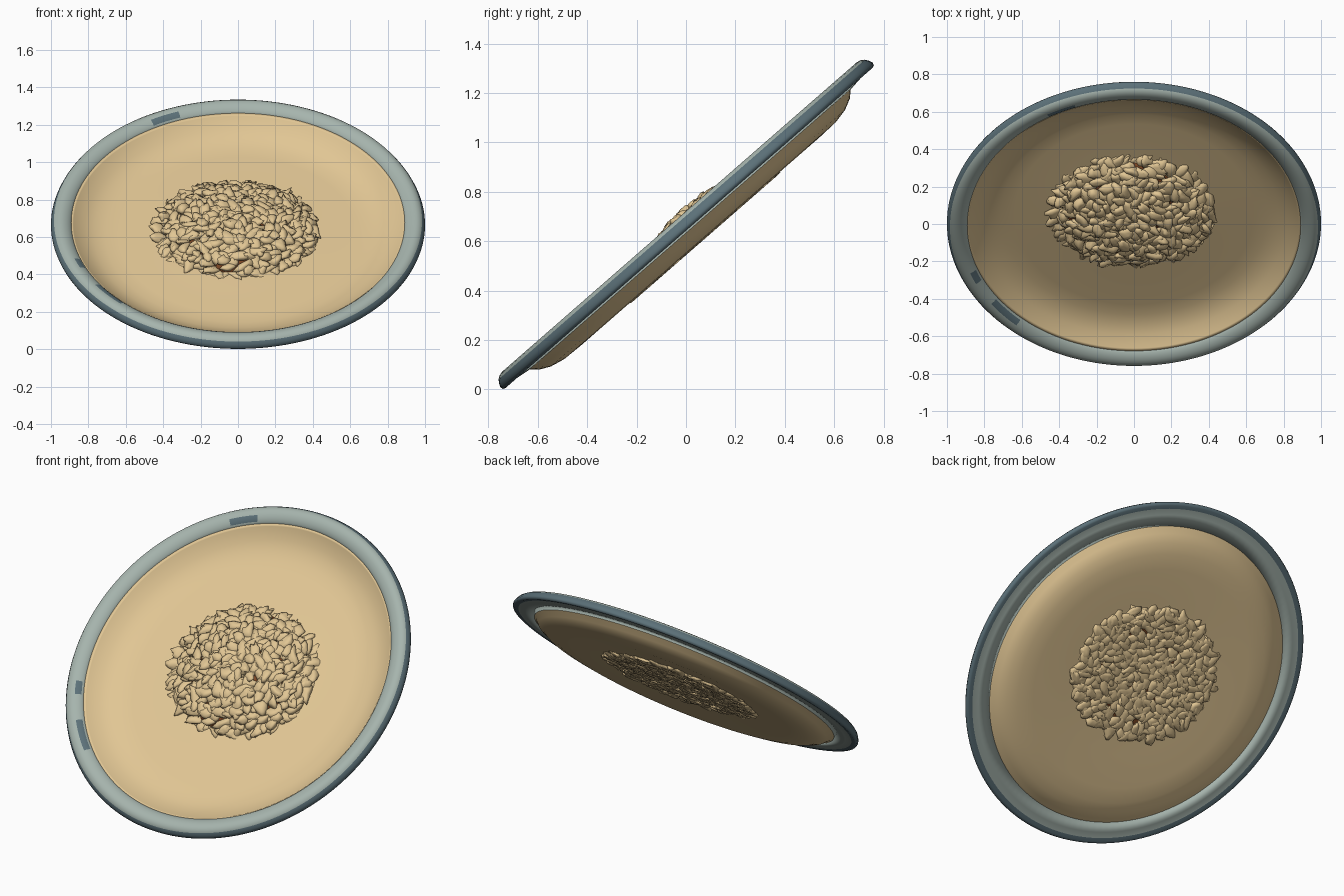
import bpy, bmesh, math, random
from mathutils import Vector, Matrix, Euler, noise

if "Cube" in bpy.data.objects:
    bpy.data.objects.remove(bpy.data.objects["Cube"])

random.seed(7)
TILT = Matrix.Translation((0, 0, 0.668)) @ Matrix.Rotation(math.radians(41.1), 4, 'X')


def srgb(*rgb):
    return [((v / 255 + 0.055) / 1.055) ** 2.4 for v in rgb] + [1]


def material(name, color):
    m = bpy.data.materials.new(name)
    m.diffuse_color = color
    m.use_nodes = True
    m.node_tree.nodes["Principled BSDF"].inputs["Base Color"].default_value = m.diffuse_color
    return m


TAN = material("tan", srgb(225, 198, 148))
LIGHT = material("pale grey green", srgb(166, 180, 173))
SLATE = material("slate blue", srgb(92, 113, 121))
BROWN = material("dark brown", srgb(122, 70, 36))


def finish(name, bm, mats):
    bmesh.ops.recalc_face_normals(bm, faces=bm.faces)
    for f in bm.faces:
        f.smooth = True
    bm.transform(TILT)
    me = bpy.data.meshes.new(name)
    bm.to_mesh(me)
    bm.free()
    for m in mats:
        me.materials.append(m)
    ob = bpy.data.objects.new(name, me)
    bpy.context.collection.objects.link(ob)
    return ob


def lathe(profile, segs=144, closed=False):
    """Spin (radius, height) points about z; radius 0 becomes a pole."""
    bm = bmesh.new()
    rings = []
    for r, h in profile:
        if r == 0:
            rings.append([bm.verts.new((0, 0, h))] * segs)
        else:
            rings.append([bm.verts.new((r * math.cos(a), r * math.sin(a), h))
                          for a in (2 * math.pi * i / segs for i in range(segs))])
    pairs = list(zip(rings, rings[1:]))
    if closed:
        pairs.append((rings[-1], rings[0]))
    for a, b in pairs:
        for i in range(segs):
            j = (i + 1) % segs
            quad = list(dict.fromkeys((a[i], a[j], b[j], b[i])))
            bm.faces.new(quad)
    return bm


# plate well: thin dish, floor slightly raised in the middle
bm = lathe([(0, -0.070), (0.45, -0.072), (0.64, -0.079), (0.71, -0.077),
            (0.77, -0.064), (0.82, -0.042), (0.86, -0.014), (0.88, 0.001), (0.892, 0.011),
            (0.890, -0.014), (0.86, -0.028), (0.835, -0.052), (0.79, -0.074),
            (0.73, -0.087), (0.64, -0.09), (0.45, -0.079), (0, -0.077)])
finish("plate_well", bm, [TAN])

# rolled rim: pale on top and on the inner underside, slate round the outer edge
bm = lathe([(0.891, 0.010), (0.900, 0.020), (0.914, 0.030), (0.932, 0.037), (0.952, 0.040),
            (0.97, 0.036), (0.984, 0.026), (0.994, 0.011), (1.0, -0.004),
            (0.996, -0.015), (0.985, -0.019), (0.965, -0.016), (0.93, -0.018),
            (0.868, -0.026), (0.885, -0.014)], closed=True)
CHIPS = ((109, 119), (216, 227), (199, 204))
for f in bm.faces:
    c = f.calc_center_median()
    r = math.hypot(c.x, c.y)
    ang = math.degrees(math.atan2(c.y, c.x)) % 360
    pale = r < (0.98 if c.z > 0 else 0.96)
    chip = c.z > 0 and 0.9 < r < 0.925 and any(a < ang < b for a, b in CHIPS)
    f.material_index = 0 if pale and not chip else 1
finish("plate_rim", bm, [LIGHT, SLATE])


# food pile: dark core covered with overlapping crumbs on both faces
def dome(d):
    return -0.072 + 0.096 * max(0, 1 - d ** 2.6)


CORE = 0.35
core = [(0, -0.081)] + [(CORE * k / 8, -0.081) for k in range(1, 9)]
core += [(CORE * k / 8, dome(k / 8 * 0.9) - 0.010) for k in range(8, 0, -1)] + [(0, 0.016)]
bm = lathe(core, 48)
bm.transform(Matrix.Translation((-0.01, 0.03, 0)))
finish("pile_core", bm, [BROWN])


def crumb(bm, pos, size, rot, seed):
    verts = bmesh.ops.create_icosphere(bm, subdivisions=2, radius=1)["verts"]
    for v in verts:
        p = v.co * (1 + 0.6 * noise.noise(v.co * 1.2 + Vector((seed * 3.7, 0, 0))))
        p.y += 0.35 * p.x * p.x - 0.15           # bent like a flake
        p = rot @ Vector((p.x * size[0], p.y * size[1], p.z * size[2])) + pos
        p.z = max(p.z, -0.094)                   # flush with the plate bottom
        v.co = p


def scatter(bm, count, gap, below):
    placed = []
    for _ in range(30000):
        if len(placed) == count:
            break
        d = math.sqrt(random.random())
        a = random.uniform(0, 2 * math.pi)
        x, y = 0.42 * d * math.cos(a) - 0.012, 0.365 * d * math.sin(a) + 0.03
        if any(math.hypot(x - u, y - w) < gap for u, w in placed):
            continue
        placed.append((x, y))
        h = -0.079 if below else dome(d) + random.uniform(-0.010, 0.010)
        lean = 0.15 if below else 0.45
        rot = Euler((random.uniform(-lean, lean), random.uniform(-lean, lean),
                     random.uniform(0, 6.28))).to_matrix()
        size = (random.uniform(0.042, 0.060), random.uniform(0.025, 0.036),
                0.015 if below else random.uniform(0.017, 0.024))
        crumb(bm, Vector((x, y, h)), size, rot, len(placed) + 500 * below)


bm = bmesh.new()
scatter(bm, 290, 0.029, False)
scatter(bm, 290, 0.029, True)
finish("pile_crumbs", bm, [TAN])
